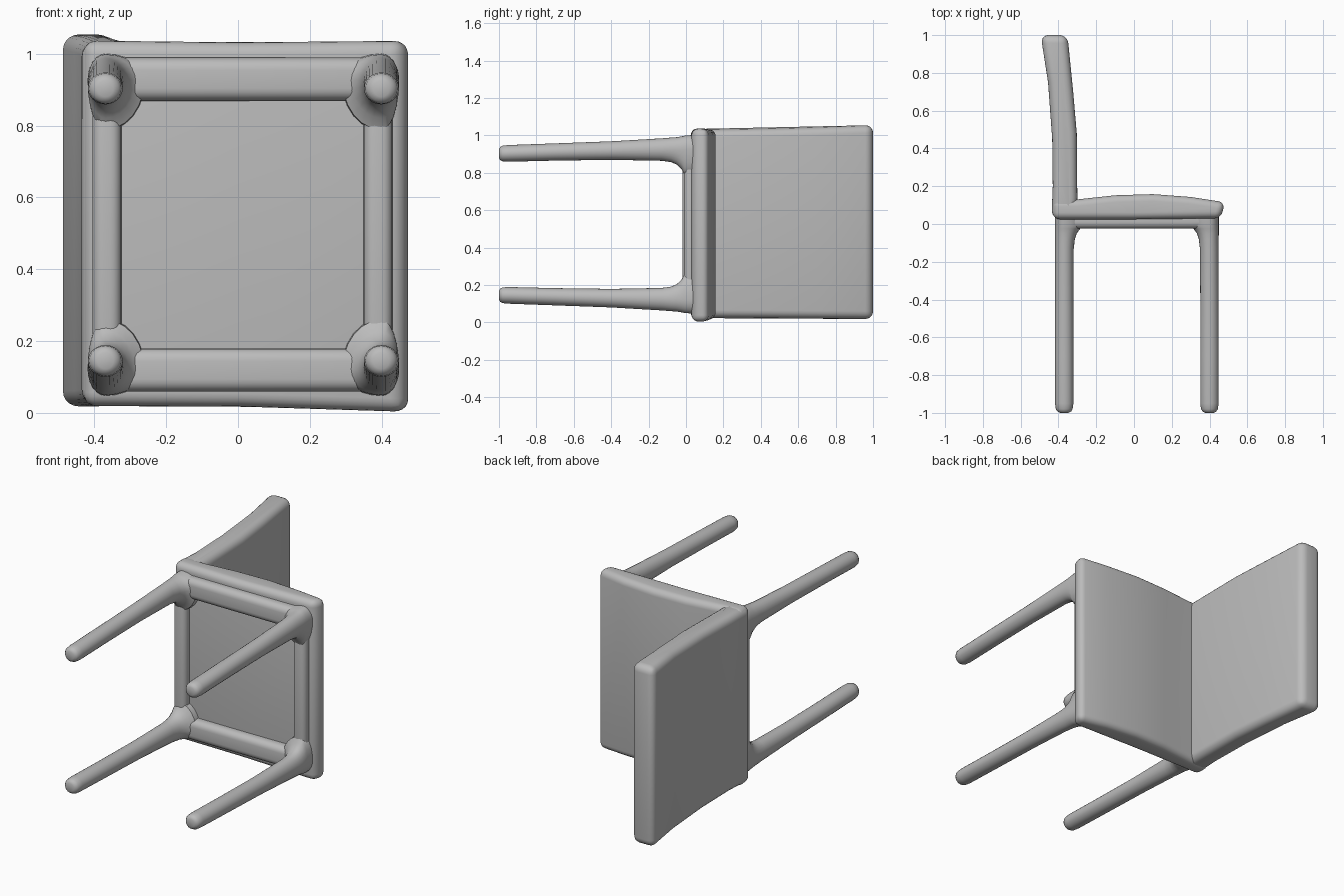
import bpy, bmesh, math

cube = bpy.data.objects.get("Cube")
if cube:
    bpy.data.objects.remove(cube, do_unlink=True)

MID = 0.524  # centre of the chair's width, along z

grey = bpy.data.materials.new("plain grey")
grey.use_nodes = True
colour = (0.5, 0.5, 0.5, 1)
grey.diffuse_color = colour
grey.node_tree.nodes["Principled BSDF"].inputs["Base Color"].default_value = colour


def finish(name, bm, bevel=0, segments=5):
    bmesh.ops.recalc_face_normals(bm, faces=bm.faces)
    mesh = bpy.data.meshes.new(name)
    bm.to_mesh(mesh)
    bm.free()
    ob = bpy.data.objects.new(name, mesh)
    bpy.context.collection.objects.link(ob)
    mesh.materials.append(grey)
    bpy.ops.object.select_all(action='DESELECT')
    ob.select_set(True)
    bpy.context.view_layer.objects.active = ob
    if bevel:
        mod = ob.modifiers.new("rounded edges", 'BEVEL')
        mod.width = bevel
        mod.segments = segments
        mod.limit_method = 'ANGLE'
        mod.angle_limit = math.radians(40)
        bpy.ops.object.modifier_apply(modifier=mod.name)
    bpy.ops.object.shade_smooth_by_angle(angle=math.radians(40))
    return ob


def panel(name, profile, bevel):
    """Side profile of (x, y, z low, z high) points spanned across the width."""
    bm = bmesh.new()
    low = [bm.verts.new((x, y, a)) for x, y, a, b in profile]
    high = [bm.verts.new((x, y, b)) for x, y, a, b in profile]
    bm.faces.new(low)
    bm.faces.new(high)
    n = len(profile)
    for i in range(n):
        j = (i + 1) % n
        bm.faces.new((low[i], low[j], high[j], high[i]))
    finish(name, bm, bevel)


def rail(name, lo, hi, bevel):
    bm = bmesh.new()
    bmesh.ops.create_cube(bm, size=1)
    for v in bm.verts:
        v.co = [(a + b) / 2 + c * (b - a) for a, b, c in zip(lo, hi, v.co)]
    finish(name, bm, bevel)


# Gently domed seat
panel("seat", [
    (-0.43, 0.025, 0.022, 1.036), (0.0, 0.025, 0.018, 1.032),
    (0.46, 0.03, 0.004, 1.036), (0.482, 0.115, 0.002, 1.036),
    (0.30, 0.143, 0.010, 1.032), (0.10, 0.158, 0.016, 1.032),
    (-0.10, 0.152, 0.018, 1.032), (-0.30, 0.130, 0.020, 1.034),
    (-0.43, 0.130, 0.015, 1.038)], 0.036)

# Backrest leaning away towards its top
panel("backrest", [
    (-0.437, 0.03, 0.022, 1.036), (-0.305, 0.03, 0.022, 1.036),
    (-0.300, 0.14, 0.024, 1.032), (-0.303, 0.48, 0.022, 1.038),
    (-0.322, 0.70, 0.020, 1.044), (-0.352, 1.0, 0.018, 1.055),
    (-0.494, 1.0, 0.018, 1.055), (-0.455, 0.75, 0.020, 1.046),
    (-0.433, 0.45, 0.022, 1.038), (-0.430, 0.20, 0.024, 1.032)], 0.042)

# Rails framing the underside of the seat
for side, s in (("left", 1), ("right", -1)):
    z0, z1 = sorted((MID + s * 0.345, MID + s * 0.465))
    rail(side + "_rail", (-0.38, -0.025, z0), (0.41, 0.07, z1), 0.035)
rail("rear_rail", (-0.405, -0.02, 0.12), (-0.325, 0.07, 0.93), 0.03)
rail("front_rail", (0.35, -0.012, 0.12), (0.43, 0.07, 0.93), 0.03)

# Leg sections: y, outer x, inner x, outer z, inner z
SECTIONS = [
    (-1.0, 0.022, 0.022, 0.402, 0.356),
    (-0.993, 0.036, 0.036, 0.414, 0.343),
    (-0.98, 0.045, 0.044, 0.421, 0.337),
    (-0.95, 0.049, 0.048, 0.424, 0.335),
    (-0.70, 0.049, 0.048, 0.433, 0.341),
    (-0.40, 0.049, 0.048, 0.444, 0.345),
    (-0.13, 0.049, 0.050, 0.460, 0.340),
    (-0.08, 0.049, 0.056, 0.464, 0.333),
    (-0.05, 0.050, 0.066, 0.466, 0.320),
    (-0.025, 0.050, 0.084, 0.470, 0.297),
    (-0.008, 0.050, 0.108, 0.474, 0.265),
    (0.06, 0.050, 0.112, 0.478, 0.260)]
SIDES = 24


def leg(name, x, sx, sz):
    """Tapered round leg, flaring inwards where it meets the rails."""
    bm = bmesh.new()
    rings = []
    for y, xo, xi, zo, zi in SECTIONS:
        zc = 0.402 if y > -0.1 else (zo + zi) / 2
        ring = []
        for i in range(SIDES):
            t = math.tau * i / SIDES
            c, s = math.cos(t), math.sin(t)
            px = x + sx * c * (xo if c > 0 else xi)
            pz = MID + sz * (zc + s * ((zo - zc) if s > 0 else (zc - zi)))
            ring.append(bm.verts.new((px, y, pz)))
        rings.append(ring)
    for a, b in zip(rings, rings[1:]):
        for i in range(SIDES):
            j = (i + 1) % SIDES
            bm.faces.new((a[i], a[j], b[j], b[i]))
    bm.faces.new(rings[0])
    bm.faces.new(rings[-1])
    finish(name, bm)


for end, x, sx in (("front", 0.399, 1), ("rear", -0.369, -1)):
    for side, sz in (("left", 1), ("right", -1)):
        leg(f"{end}_{side}_leg", x, sx, sz)
